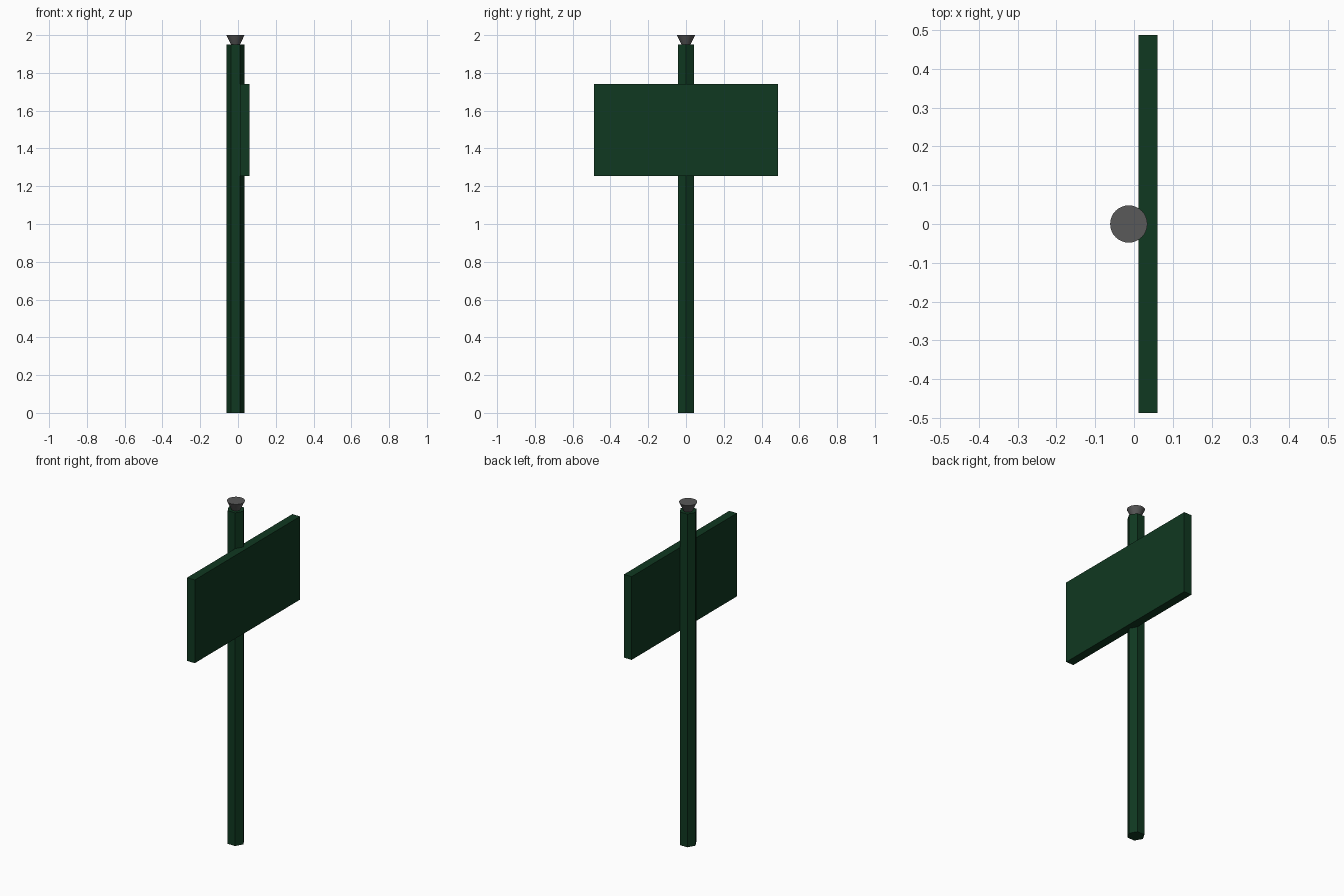
import bpy, math

if "Cube" in bpy.data.objects:
    bpy.data.objects.remove(bpy.data.objects["Cube"])

POST_X = -0.0135


def material(name, color):
    mat = bpy.data.materials.new(name)
    mat.diffuse_color = (*color, 1)
    mat.use_nodes = True
    mat.node_tree.nodes["Principled BSDF"].inputs["Base Color"].default_value = mat.diffuse_color
    return mat


def finish(name, mat):
    obj = bpy.context.object
    obj.name = name
    obj.data.materials.append(mat)
    return obj


green = material("dark_green", (0.005, 0.04, 0.015))
grey = material("dark_grey", (0.1, 0.1, 0.1))

# Hexagonal post with corners pointing along x
bpy.ops.mesh.primitive_cylinder_add(vertices=6, radius=0.048, depth=1.95,
                                    location=(POST_X, 0, 0.975),
                                    rotation=(0, 0, math.radians(30)))
finish("post", green)

# Flared round cap on top of the post
bpy.ops.mesh.primitive_cone_add(vertices=32, radius1=0.024, radius2=0.048,
                                depth=0.05, location=(POST_X, 0, 1.975))
finish("post_cap", grey)
bpy.ops.object.shade_smooth_by_angle(angle=math.radians(30))

# Rectangular sign board mounted on the +x side of the post
bpy.ops.mesh.primitive_cube_add(size=1, location=(0.036, 0, 1.4975))
board = finish("sign_board", green)
board.scale = (0.05, 0.974, 0.487)
bpy.ops.object.transform_apply(location=False, rotation=False, scale=True)
